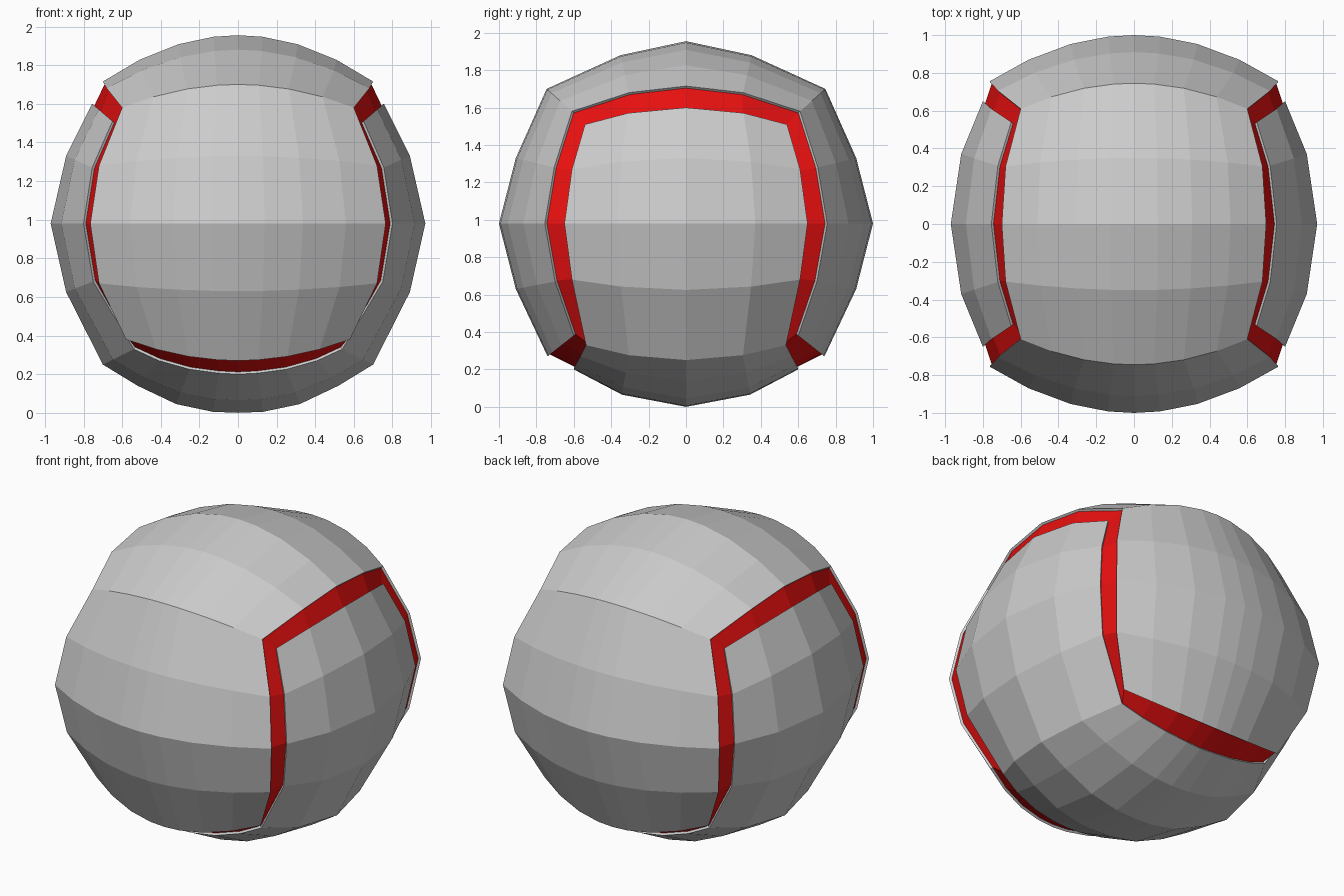
import bpy, bmesh
from mathutils import Vector

if "Cube" in bpy.data.objects:
    bpy.data.objects.remove(bpy.data.objects["Cube"])

MID = 0.98      # height of the ball centre
INSET = 0.985   # how far the red seam sits below the panels

# Upper band (front-top-back), rows from front bottom edge to crown:
# centre line point, then the point on the seam edge
UPPER = [
    ((0, -.74, -.71), (.58, -.60, -.60)),
    ((0, -.91, -.35), (.72, -.70, -.31)),
    ((0, -1.0, 0), (.765, -.755, 0)),
    ((0, -.91, .35), (.72, -.705, .30)),
    ((0, -.745, .72), (.60, -.61, .60)),
    ((0, -.35, .90), (.68, -.305, .70)),
    ((0, 0, .975), (.70, 0, .735)),
]
# Lower band (right-bottom-left), rows from right top edge to the underside
LOWER = [
    ((.755, 0, .62), (.65, -.54, .53)),
    ((.89, 0, .35), (.755, -.61, .29)),
    ((.97, 0, 0), (.80, -.65, 0)),
    ((.89, 0, -.355), (.75, -.61, -.30)),
    ((.70, 0, -.73), (.54, -.535, -.65)),
    ((.52, 0, -.84), (.41, -.565, -.71)),
    ((.32, 0, -.935), (.25, -.59, -.755)),
    ((.13, 0, -.975), (.10, -.60, -.775)),
    ((0, 0, -.98), (0, -.60, -.78)),
]


def band_grid(rows, steps, axis):
    """Bulged quarter band: linear across the width, quadratic drop to the edge."""
    grid = []
    for c, e in rows:
        c, e = Vector(c), Vector(e)
        line = []
        for t in steps:
            p = c.lerp(e, t * t)
            p[axis] = e[axis] * t
            line.append(p)
        grid.append(line)
    return grid


def quarter_object(name, grids):
    """Quad grids joined into one quarter, mirrored over x and y."""
    bm = bmesh.new()
    for grid in grids:
        vs = [[bm.verts.new(p) for p in row] for row in grid]
        for a, b in zip(vs, vs[1:]):
            for i in range(len(a) - 1):
                bm.faces.new((a[i], a[i + 1], b[i + 1], b[i]))
    bmesh.ops.remove_doubles(bm, verts=bm.verts, dist=0.0005)
    bmesh.ops.recalc_face_normals(bm, faces=bm.faces)
    if sum(f.normal.dot(f.calc_center_median()) * f.calc_area() for f in bm.faces) < 0:
        bmesh.ops.reverse_faces(bm, faces=bm.faces)
    me = bpy.data.meshes.new(name)
    bm.to_mesh(me)
    bm.free()
    ob = bpy.data.objects.new(name, me)
    bpy.context.collection.objects.link(ob)
    ob.location.z = MID
    mod = ob.modifiers.new("mirror", 'MIRROR')
    mod.use_axis = (True, True, False)
    mod.merge_threshold = 0.001
    return ob


upper = band_grid(UPPER, (0, .18, .44, .73, 1), 0)
lower = band_grid(LOWER, (0, .57, 1), 1)

# Matching outlines of both bands along the seam
upper_rim = upper[0] + [r[-1] for r in upper[1:]]
lower_rim = [r[-1] for r in reversed(lower)] + [lower[0][1], lower[0][0]]
upper_in = [p * INSET for p in upper_rim]
lower_in = [p * INSET for p in lower_rim]

# Panels with their thin side walls
quarter_object("upper_band", [upper, [upper_rim, upper_in]])
quarter_object("lower_band", [lower, [lower_rim, lower_in]])

# Red seam between the panels
seam = quarter_object("seam", [[upper_in, lower_in]])
red = bpy.data.materials.new("seam_red")
red.diffuse_color = (0.8, 0.005, 0.005, 1)
red.use_nodes = True
red.node_tree.nodes["Principled BSDF"].inputs["Base Color"].default_value = red.diffuse_color
seam.data.materials.append(red)
